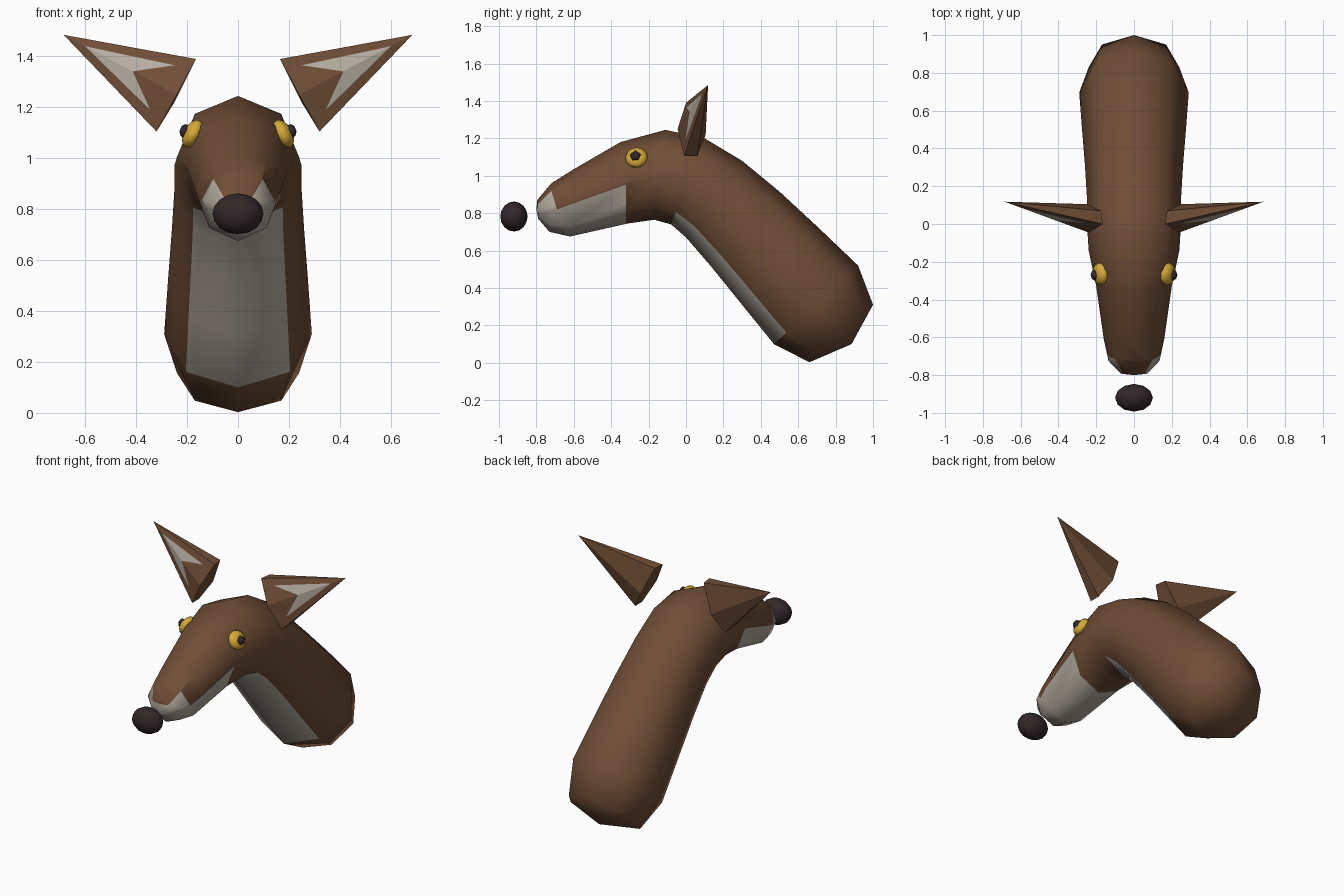
import bpy, bmesh, math
from mathutils import Vector, Matrix

if "Cube" in bpy.data.objects:
    bpy.data.objects.remove(bpy.data.objects["Cube"], do_unlink=True)


def material(name, rgb):
    m = bpy.data.materials.new(name)
    m.use_nodes = True
    m.diffuse_color = (*rgb, 1)
    m.node_tree.nodes["Principled BSDF"].inputs["Base Color"].default_value = (*rgb, 1)
    return m


brown = material("brown fur", (0.16, 0.075, 0.037))
cream = material("cream fur", (0.47, 0.42, 0.355))
yellow = material("yellow eye", (0.68, 0.4, 0.04))
dark = material("dark nose", (0.032, 0.02, 0.022))


def finish(bm, name, mats, smooth):
    bmesh.ops.recalc_face_normals(bm, faces=bm.faces[:])
    for f in bm.faces:
        f.smooth = smooth
    mesh = bpy.data.meshes.new(name)
    bm.to_mesh(mesh)
    bm.free()
    for m in mats:
        mesh.materials.append(m)
    obj = bpy.data.objects.new(name, mesh)
    bpy.context.collection.objects.link(obj)
    return obj


# Neck and head: eight-sided rings given as (top y, z), (bottom y, z), half width
rings = [
    ((-0.795, 0.87), (-0.79, 0.77), 0.07),
    ((-0.72, 0.96), (-0.73, 0.70), 0.135),
    ((-0.60, 1.035), (-0.62, 0.675), 0.16),
    ((-0.35, 1.18), (-0.31, 0.745), 0.2),
    ((-0.11, 1.245), (-0.17, 0.765), 0.24),
    ((0.10, 1.20), (-0.08, 0.74), 0.25),
    ((0.30, 1.08), (0.0, 0.67), 0.25),
    ((0.50, 0.915), (0.13, 0.52), 0.26),
    ((0.70, 0.73), (0.30, 0.31), 0.275),
    ((0.92, 0.52), (0.47, 0.10), 0.29),
    ((1.0, 0.31), (0.66, 0.003), 0.24),
]
SIDES = 8
BIB_RINGS = range(5, 9)

bm = bmesh.new()
loops = []
for top, bottom, width in rings:
    t, b = Vector((0, *top)), Vector((0, *bottom))
    mid, up = (t + b) / 2, (t - b) / 2
    angles = [k * math.tau / SIDES for k in range(SIDES)]
    loops.append([bm.verts.new(mid + up * math.cos(a) + Vector((width * math.sin(a), 0, 0)))
                  for a in angles])
for i in range(len(loops) - 1):
    for k in range(SIDES):
        n = (k + 1) % SIDES
        f = bm.faces.new((loops[i][k], loops[i][n], loops[i + 1][n], loops[i + 1][k]))
        # Throat bib: the two undermost strips of the neck
        f.material_index = int(i in BIB_RINGS and k in (3, 4))
for loop, pole in ((loops[0], (0, -0.8, 0.82)), (loops[-1], (0, 0.885, 0.1))):
    v = bm.verts.new(pole)
    for k in range(SIDES):
        bm.faces.new((loop[k], loop[(k + 1) % SIDES], v))

# Muzzle marking: cut along its borders, then colour the faces inside
cheek = (Vector((0, -0.69, 0.82)), Vector((0, -0.36, 1)))
peak_back = (Vector((0, -0.69, 0.82)), Vector((0, 1, 0.3)))
peak_front = (Vector((0, -0.72, 0.92)), Vector((0, -1, 1)))
jaw = (Vector((0, -0.32, 0.8)), Vector((0, 1, 0)))


def below(point, plane):
    return (point - plane[0]).dot(plane[1]) < 0


def cut(plane, limit):
    faces = [f for f in bm.faces if f.calc_center_median().y < limit]
    geom = {g for f in faces for g in (f, *f.edges, *f.verts)}
    bmesh.ops.bisect_plane(bm, geom=list(geom), dist=0.0001,
                           plane_co=plane[0], plane_no=plane[1])


cut(jaw, -0.1)
cut(cheek, -0.32)
cut(peak_back, -0.6)
cut(peak_front, -0.7)
for f in bm.faces:
    c = f.calc_center_median()
    if below(c, jaw) and (below(c, cheek) or (below(c, peak_back) and below(c, peak_front))):
        f.material_index = 1
finish(bm, "neck_and_head", [brown, cream], True)


# Ellipsoid helper for nose and eyes
def ellipsoid(name, centre, radii, mat, normal=(0, 0, 1), segments=12, rows=8):
    bm = bmesh.new()
    bmesh.ops.create_uvsphere(bm, u_segments=segments, v_segments=rows, radius=1)
    turn = Vector(normal).to_track_quat("Z", "Y").to_matrix().to_4x4()
    matrix = Matrix.Translation(centre) @ turn @ Matrix.Diagonal((*radii, 1))
    bmesh.ops.transform(bm, matrix=matrix, verts=bm.verts[:])
    return finish(bm, name, [mat], True)


ellipsoid("nose", (0, -0.92, 0.782), (0.1, 0.073, 0.08), dark)


# Ear: six-cornered base drawn to a tip, with a cream patch astride the front ridge
def ear(name, side):
    bm = bmesh.new()

    def vert(p):
        return bm.verts.new((p[0] * side, p[1], p[2]))

    top, ridge, low = (Vector(p) for p in
                       ((0.165, 0, 1.39), (0.24, -0.045, 1.25), (0.32, -0.01, 1.105)))
    tip = Vector((0.685, 0.118, 1.485))
    back = [vert(p) for p in ((0.32, 0.06, 1.105), (0.25, 0.105, 1.22), (0.175, 0.07, 1.39))]
    vt, vr, vl, vp = vert(top), vert(ridge), vert(low), vert(tip)
    notch, point = vert(ridge.lerp(tip, 0.39)), vert(ridge.lerp(tip, 0.81))
    for corner, v in ((top, vt), (low, vl)):
        wing = vert(corner + (ridge - corner) * 0.26 + (tip - corner) * 0.125)
        bm.faces.new((notch, point, wing)).material_index = 1
        bm.faces.new((v, vr, notch, wing))
        bm.faces.new((v, wing, point, vp))
    outer = [vl, *back, vt]
    for a, b in zip(outer, outer[1:]):
        bm.faces.new((a, b, vp))
    bm.faces.new((vr, *outer))
    finish(bm, name, [brown, cream], False)


for label, side in (("left", 1), ("right", -1)):
    ear(label + "_ear", side)
    facing = (0.85 * side, -0.1, 0.5)
    ellipsoid(label + "_eye", (0.178 * side, -0.265, 1.097), (0.06, 0.06, 0.035), yellow, facing)
    ellipsoid(label + "_pupil", (0.208 * side, -0.27, 1.104), (0.031, 0.031, 0.022), dark,
              (side, 0, 0.1), 5, 4)
